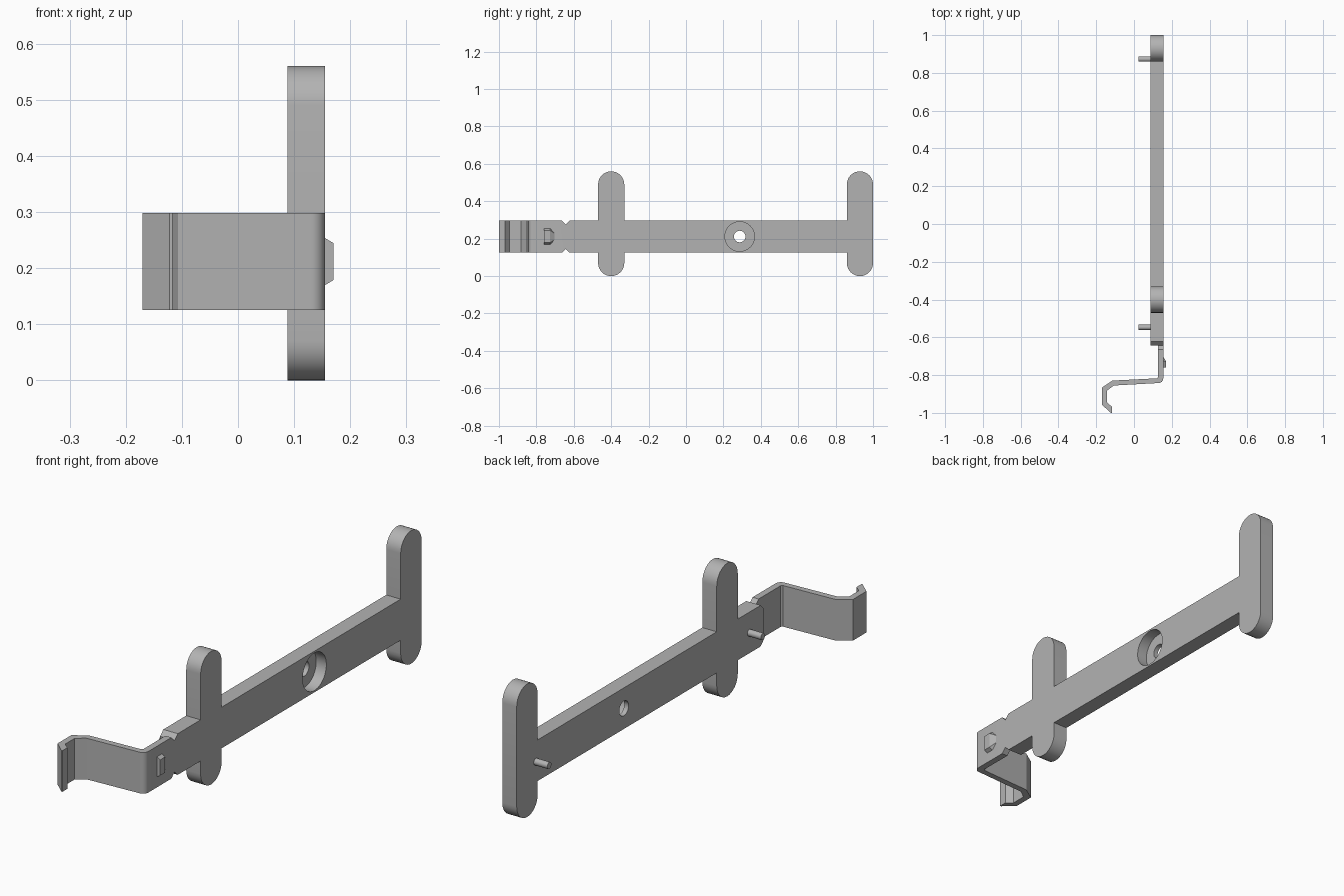
import bpy, bmesh, math
from mathutils import Vector

if "Cube" in bpy.data.objects:
    bpy.data.objects.remove(bpy.data.objects["Cube"])

grey = bpy.data.materials.new("plain grey")
grey.use_nodes = True
grey.diffuse_color = (0.45, 0.45, 0.45, 1)
grey.node_tree.nodes["Principled BSDF"].inputs["Base Color"].default_value = (0.45, 0.45, 0.45, 1)

X_IN, X_OUT = 0.088, 0.155      # bar thickness
Z_LOW, Z_HIGH = 0.125, 0.298    # bar height
Z_MID = (Z_LOW + Z_HIGH) / 2
NECK_Y, NOTCH = -0.643, 0.021


def finish(bm, name):
    bmesh.ops.recalc_face_normals(bm, faces=bm.faces)
    mesh = bpy.data.meshes.new(name)
    bm.to_mesh(mesh)
    bm.free()
    obj = bpy.data.objects.new(name, mesh)
    bpy.context.collection.objects.link(obj)
    mesh.materials.append(grey)
    return obj


def prism(name, points, offset):
    bm = bmesh.new()
    face = bm.faces.new([bm.verts.new(p) for p in points])
    out = bmesh.ops.extrude_face_region(bm, geom=[face])
    moved = [v for v in out["geom"] if isinstance(v, bmesh.types.BMVert)]
    bmesh.ops.translate(bm, verts=moved, vec=offset)
    return finish(bm, name)


def arc(cx, cy, r, start, end, steps=16):
    angles = [math.radians(start + (end - start) * i / steps) for i in range(steps + 1)]
    return [(cx + r * math.cos(a), cy + r * math.sin(a)) for a in angles]


def rod(name, x0, x1, y, z, r, sides=32):
    ring = arc(y, z, r, 0, 360, sides)[:-1]
    return prism(name, [(x0, a, b) for a, b in ring], (x1 - x0, 0, 0))


def cut(obj, cutter):
    mod = obj.modifiers.new("cut", "BOOLEAN")
    mod.operation, mod.solver, mod.object = "DIFFERENCE", "EXACT", cutter
    bpy.ops.object.select_all(action="DESELECT")
    bpy.context.view_layer.objects.active = obj
    obj.select_set(True)
    bpy.ops.object.modifier_apply(modifier=mod.name)
    bpy.data.objects.remove(cutter)


def smooth(obj):
    bpy.ops.object.select_all(action="DESELECT")
    bpy.context.view_layer.objects.active = obj
    obj.select_set(True)
    bpy.ops.object.shade_smooth_by_angle(angle=math.radians(25))


# Main bar with two round-ended cross posts, as one outline
R, TOP = 0.07, 0.56
FRONT, BACK = -0.4, 0.93
outline = [(NECK_Y, Z_LOW + NOTCH), (NECK_Y + NOTCH, Z_LOW), (FRONT - R, Z_LOW)]
outline += arc(FRONT, R, R, 180, 360) + [(FRONT + R, Z_LOW), (BACK - R, Z_LOW)]
outline += arc(BACK, R, R, 180, 360) + arc(BACK, TOP - R, R, 0, 180)
outline += [(BACK - R, Z_HIGH), (FRONT + R, Z_HIGH)]
outline += arc(FRONT, TOP - R, R, 0, 180) + [(FRONT - R, Z_HIGH)]
outline += [(NECK_Y + NOTCH, Z_HIGH), (NECK_Y, Z_HIGH - NOTCH)]
bar = prism("cross_bar", [(X_IN, y, z) for y, z in outline], (X_OUT - X_IN, 0, 0))

# Counterbored screw hole
cut(bar, rod("bore_cutter", X_IN + 0.02, X_OUT + 0.05, 0.287, Z_MID, 0.079, 48))
cut(bar, rod("hole_cutter", X_IN - 0.05, X_OUT + 0.05, 0.287, Z_MID, 0.031))
smooth(bar)

# Locating pegs on the inner side
for name, y in (("front_peg", -0.547), ("back_peg", 0.873)):
    smooth(rod(name, 0.025, X_IN, y, Z_MID, 0.014, 24))

# Bent spring clip
path = [(0.127, NECK_Y), (0.127, -0.811), (0.121, -0.817), (-0.114, -0.829),
        (-0.17, -0.866), (-0.17, -0.957), (-0.122, -1.0), (-0.117, -1.0),
        (-0.117, -0.967), (-0.143, -0.945), (-0.143, -0.882), (-0.107, -0.855)]
path += arc(0.13, -0.817, 0.025, -93, 0, 8) + [(X_OUT, NECK_Y)]
clip = prism("spring_clip", [(x, y, Z_LOW) for x, y in path], (0, 0, Z_HIGH - Z_LOW))
for z in (Z_LOW, Z_HIGH):
    diamond = arc(NECK_Y, z, NOTCH, 0, 360, 4)[:-1]
    cut(clip, prism("notch_cutter", [(0.05, a, b) for a, b in diamond], (0.2, 0, 0)))
smooth(clip)

# Wedge-shaped catch on the clip's outer face
bm = bmesh.new()
for side in (-1, 1):
    for x, y, dz in ((0.15, -0.76, 0.045), (0.15, -0.725, 0.045), (0.15, -0.694, 0.012),
                     (0.17, -0.76, 0.033), (0.17, -0.728, 0.033)):
        bm.verts.new(Vector((x, y, Z_MID + side * dz)))
bmesh.ops.convex_hull(bm, input=bm.verts)
bmesh.ops.dissolve_limit(bm, angle_limit=0.02, verts=bm.verts, edges=bm.edges)
finish(bm, "catch_wedge")
